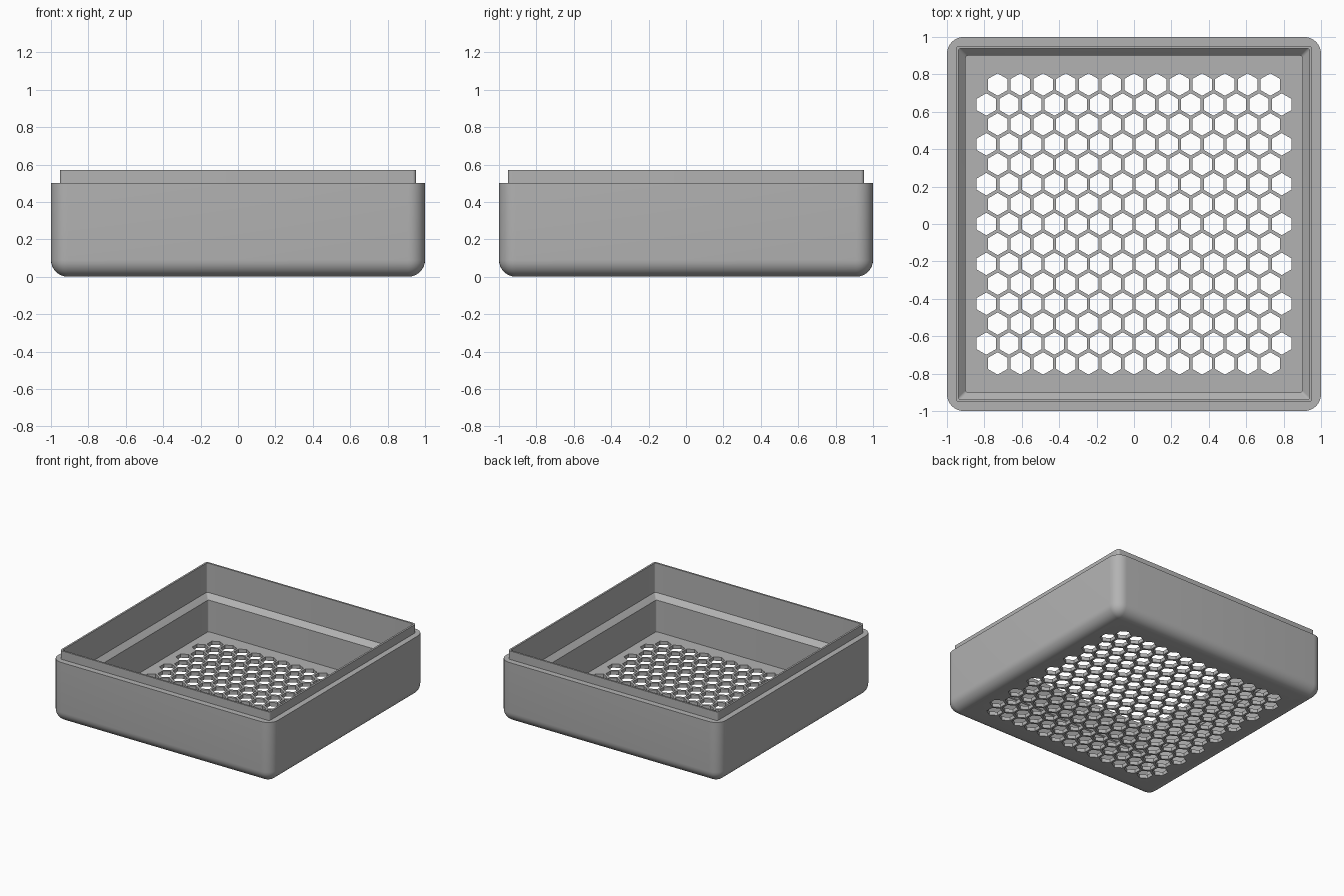
import bpy, bmesh
from math import sin, cos, pi, radians

cube = bpy.data.objects.get("Cube")
if cube:
    bpy.data.objects.remove(cube)

grey = bpy.data.materials.new("mid grey")
grey.use_nodes = True
COLOUR = (0.45, 0.45, 0.45, 1)
grey.diffuse_color = COLOUR
grey.node_tree.nodes["Principled BSDF"].inputs["Base Color"].default_value = COLOUR

STEPS = 8      # segments per rounded corner
ROUND = 0.09   # outer edge radius
FLOOR = 0.03


def ring(bm, half, radius, z):
    """Rounded square loop of vertices."""
    c = half - radius
    verts = []
    for q, (sx, sy) in enumerate(((1, 1), (-1, 1), (-1, -1), (1, -1))):
        for i in range(STEPS + 1):
            a = (q + i / STEPS) * pi / 2
            verts.append(bm.verts.new((sx * c + radius * cos(a), sy * c + radius * sin(a), z)))
    return verts


def make_object(name, bm):
    bmesh.ops.recalc_face_normals(bm, faces=bm.faces[:])
    mesh = bpy.data.meshes.new(name)
    bm.to_mesh(mesh)
    bm.free()
    mesh.materials.append(grey)
    obj = bpy.data.objects.new(name, mesh)
    bpy.context.collection.objects.link(obj)
    return obj


# Tray section from the underside, over the rim and down to the floor
profile = []
for i in range(STEPS + 1):
    t = i / STEPS * pi / 2
    r = max(ROUND * sin(t), 0.002)
    profile.append((1 - ROUND + r, r, ROUND * (1 - cos(t))))
profile += [
    (1.0, ROUND, 0.5),       # outer shoulder
    (0.953, 0.02, 0.5),      # foot of the lip
    (0.953, 0.02, 0.57),
    (0.938, 0.012, 0.57),    # lip inside
    (0.938, 0.012, 0.33),
    (0.90, 0.012, 0.29),     # sloped ledge
    (0.90, 0.012, FLOOR),
]

bm = bmesh.new()
rings = [ring(bm, *p) for p in profile]
for a, b in zip(rings, rings[1:]):
    for i in range(len(a)):
        j = (i + 1) % len(a)
        bm.faces.new((a[i], a[j], b[j], b[i]))
bm.faces.new(rings[0])
bm.faces.new(rings[-1])
tray = make_object("vented_tray", bm)

# Hexagonal vent cutters in staggered rows
PITCH_X, PITCH_Y, ROWS = 0.1215, 0.1065, 15
bm = bmesh.new()
for row in range(ROWS):
    count = 13 + row % 2
    for col in range(count):
        x = (col - (count - 1) / 2) * PITCH_X
        y = (row - (ROWS - 1) / 2) * PITCH_Y
        loops = [[bm.verts.new((x + 0.06 * cos(radians(30 + 60 * k)),
                                y + 0.06 * sin(radians(30 + 60 * k)), z)) for k in range(6)]
                 for z in (-0.1, 0.1)]
        for k in range(6):
            n = (k + 1) % 6
            bm.faces.new((loops[0][k], loops[0][n], loops[1][n], loops[1][k]))
        bm.faces.new(loops[0])
        bm.faces.new(loops[1])
cutter = make_object("vent_cutter", bm)

# Cut the vents, then drop the helper
cut = tray.modifiers.new("vents", "BOOLEAN")
cut.operation = "DIFFERENCE"
cut.solver = "EXACT"
cut.object = cutter
bpy.ops.object.select_all(action="DESELECT")
bpy.context.view_layer.objects.active = tray
tray.select_set(True)
bpy.ops.object.modifier_apply(modifier=cut.name)
bpy.data.objects.remove(cutter)
bpy.ops.object.shade_smooth_by_angle(angle=radians(30))
